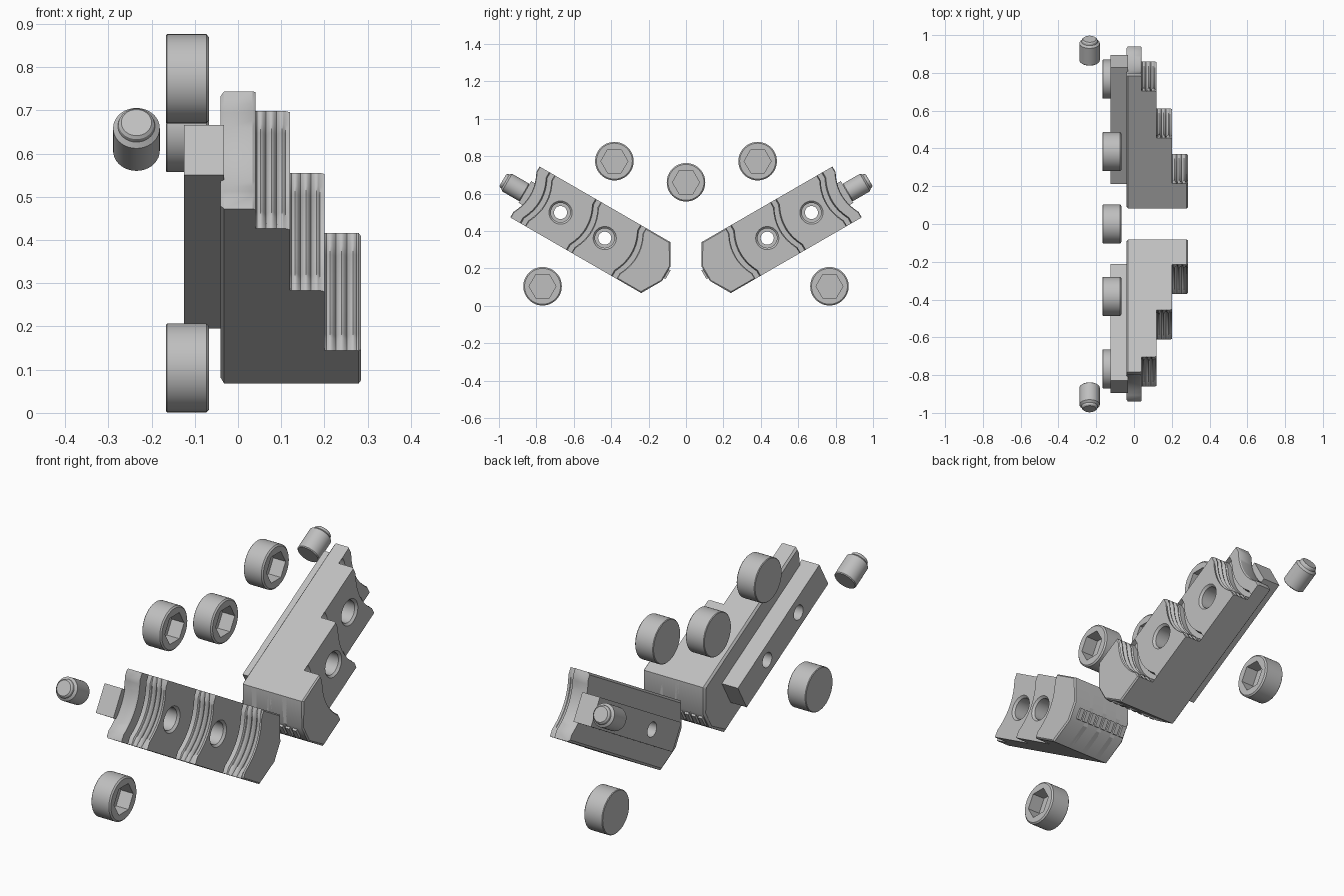
import bpy, bmesh, math
from mathutils import Matrix, Vector

if "Cube" in bpy.data.objects:
    bpy.data.objects.remove(bpy.data.objects["Cube"])

steel = bpy.data.materials.new("grey_steel")
steel.use_nodes = True
GREY = (0.52, 0.52, 0.52, 1)
steel.diffuse_color = GREY
steel.node_tree.nodes["Principled BSDF"].inputs["Base Color"].default_value = GREY


def loft(name, rings):
    """Skin a stack of equal-sized closed rings and cap both ends."""
    bm = bmesh.new()
    loops = [[bm.verts.new(p) for p in ring] for ring in rings]
    for a, b in zip(loops, loops[1:]):
        for i in range(len(a)):
            j = (i + 1) % len(a)
            bm.faces.new((a[i], a[j], b[j], b[i]))
    bm.faces.new(loops[0][::-1])
    bm.faces.new(loops[-1])
    bmesh.ops.recalc_face_normals(bm, faces=bm.faces)
    me = bpy.data.meshes.new(name)
    bm.to_mesh(me)
    bm.free()
    ob = bpy.data.objects.new(name, me)
    bpy.context.collection.objects.link(ob)
    me.materials.append(steel)
    return ob


def lathe(name, profile, sides=40, at=(0, 0)):
    """Turn a (radius, height) profile about the local Z axis."""
    return loft(name, [[(at[0] + r * math.cos(math.tau * i / sides),
                         at[1] + r * math.sin(math.tau * i / sides), h)
                        for i in range(sides)] for r, h in profile])


def box(name, lo, hi):
    return loft(name, [[(lo[0], lo[1], h), (hi[0], lo[1], h),
                        (hi[0], hi[1], h), (lo[0], hi[1], h)] for h in (lo[2], hi[2])])


def cut(ob, cutters):
    """Subtract the cutters and bake the result."""
    for c in cutters:
        c.hide_render = True
        mod = ob.modifiers.new("cut", 'BOOLEAN')
        mod.operation, mod.object, mod.solver = 'DIFFERENCE', c, 'EXACT'
    bpy.context.view_layer.update()
    deps = bpy.context.evaluated_depsgraph_get()
    me = bpy.data.meshes.new_from_object(ob.evaluated_get(deps))
    ob.modifiers.clear()
    ob.data = me


def finish(ob, matrix):
    """Place the part and shade it smooth with sharp edges kept."""
    ob.data.transform(matrix)
    if matrix.determinant() < 0:
        ob.data.flip_normals()
    ob.data.shade_smooth()
    ob.data.set_sharp_from_angle(angle=math.radians(32))


def frame(angle, origin=(0, 0, 0)):
    """Local length, width, height become a turned y, z and x."""
    c, s = math.cos(angle), math.sin(angle)
    turn = Matrix(((0, 0, 1), (c, -s, 0), (s, c, 0))).to_4x4()
    return Matrix.Translation(origin) @ turn


W = 0.157          # half width of a jaw
LIP = 0.034        # flat land at each end of a curved wall
SAG = 0.032        # hollow of the curved walls


def outline(h, u, rib=0.0, inset=0.0):
    """Jaw outline at height h: pointed tip, hollow outer wall at length u."""
    w = W - inset
    half = W - LIP
    pts = [(u, w), (0.241 + inset, w), (0.177 + inset, 0.045),
           (0.177 + inset, -0.045), (0.241 + inset, -w), (u, -w)]
    n = 14
    for i in range(n + 1):
        t = -1 + 2 * i / n
        pts.append((u - rib - SAG * (1 - t * t), t * half))
    return [(x, y, h) for x, y in pts]


def jaw_body(name):
    rings = [outline(-0.04, 1.045, inset=0.01), outline(-0.032, 1.05),
             outline(0.034, 1.05), outline(0.04, 1.046)]
    floor = 0.04
    for wall, top in ((0.958, 0.12), (0.672, 0.2), (0.394, 0.285)):
        # relief groove at the foot of the wall
        for h, u in ((floor, wall + 0.032), (floor - 0.025, wall + 0.026),
                     (floor - 0.025, wall), (floor, wall)):
            rings.append(outline(h, u))
        # three rounded ribs up the wall
        steps = 18
        for i in range(1, steps):
            t = i / steps
            rib = 0.016 * (1 - abs(math.sin(math.pi * 3 * t)))
            rings.append(outline(floor + t * (top - floor - 0.006), wall, rib))
        if top < 0.28:
            rings.append(outline(top, wall - 0.005))
        else:
            rings.append(outline(top - 0.006, wall))
            rings.append(outline(top, wall - 0.005, inset=0.006))
        floor = top
    return loft(name, rings)


def jaw(side, flip):
    slope = math.radians(30)
    place = flip @ frame(slope, (0, -0.096 * math.sin(slope), 0.096 * math.cos(slope)))
    body = jaw_body(side + "_jaw_body")
    tongue = box(side + "_jaw_tongue", (0.34, -0.067, -0.125), (1.05, 0.067, -0.032))

    # stepped screw holes
    drills = []
    for u, floor in ((0.83, 0.12), (0.557, 0.2)):
        drills.append(lathe("hole_cutter", [
            (0.035, -0.2), (0.035, floor - 0.085), (0.052, floor - 0.085),
            (0.052, floor - 0.01), (0.063, floor + 0.001), (0.063, floor + 0.05)], 32, (u, 0)))
    for part in (body, tongue):
        cut(part, drills)
        finish(part, place)
    for d in drills:
        bpy.data.objects.remove(d)

    # gripping teeth across the tip
    count, start, pitch = 8, -0.025, 0.036
    for i in range(count):
        h = start + i * pitch
        tooth = box(f"{side}_tip_tooth_{i + 1}", (0.166, -0.027, h), (0.2, 0.027, h + pitch * 0.6))
        finish(tooth, place)

    # loose pin beyond the outer end
    pin = lathe(side + "_pin", [(0.05, 0), (0.054, 0.004), (0.054, 0.108), (0.043, 0.118),
                                (0.041, 0.128), (0.035, 0.134)], 36)
    finish(pin, place @ Matrix.Translation((1.05, -0.004, -0.235)) @ Matrix.Rotation(math.pi / 2, 4, 'Y'))


jaw("back", Matrix.Identity(4))
jaw("front", Matrix.Diagonal((1, -1, 1, 1)))

# round screws with hexagon sockets
spots = {"centre": (0, 0.66), "upper_back": (0.383, 0.773), "upper_front": (-0.383, 0.773),
         "lower_back": (0.767, 0.104), "lower_front": (-0.767, 0.104)}
for label, (y, z) in spots.items():
    screw = lathe(label + "_screw", [(0.1, 0), (0.103, 0.003), (0.103, 0.094), (0.096, 0.1)], 48)
    socket = lathe("socket_cutter", [(0.072, 0.035), (0.072, 0.2)], 6)
    cut(screw, [socket])
    bpy.data.objects.remove(socket)
    finish(screw, frame(0, (-0.167, y, z)))
